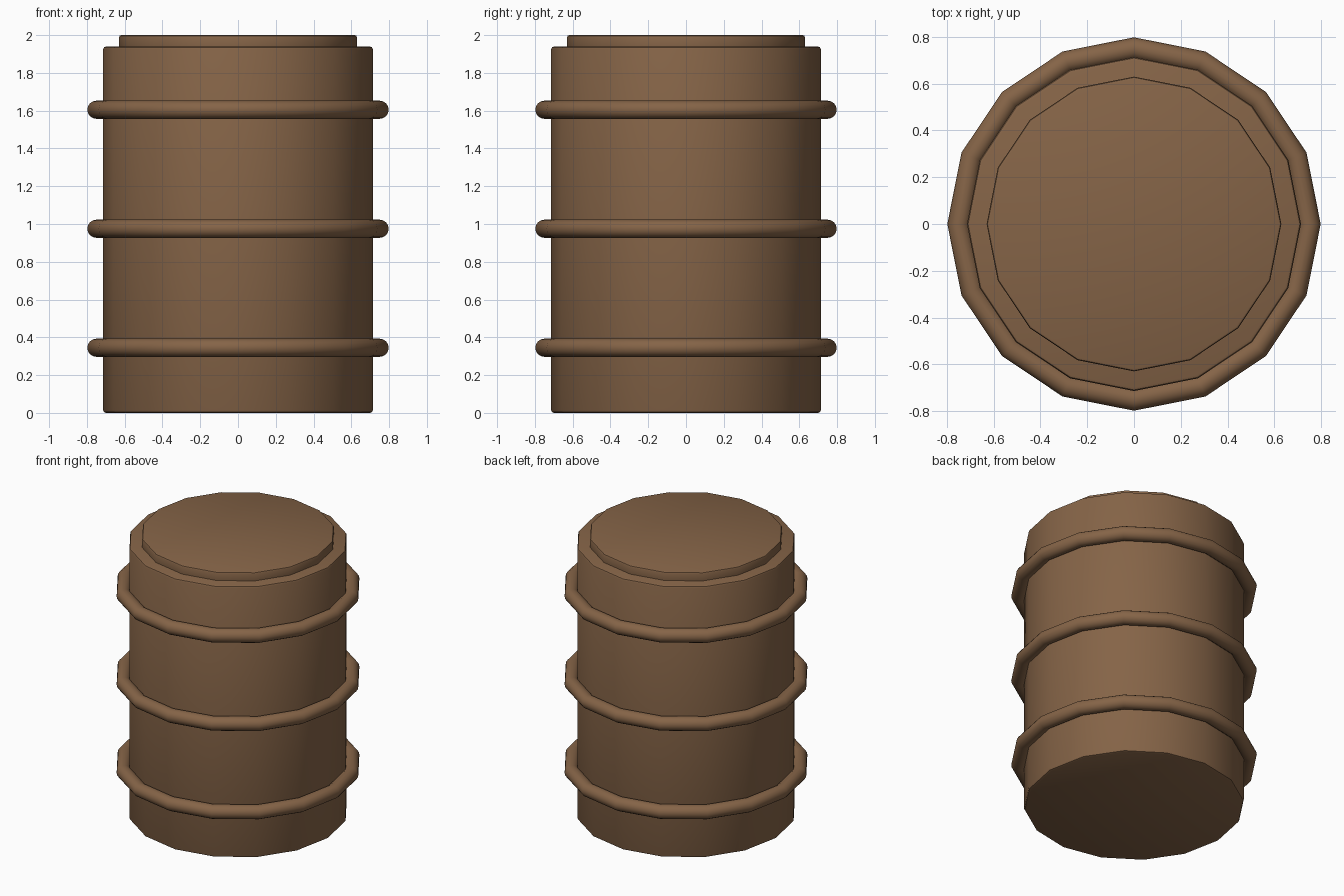
import bpy
import bmesh
from math import radians, pi, cos, sin

cube = bpy.data.objects.get("Cube")
if cube:
    bpy.data.objects.remove(cube, do_unlink=True)

SIDES = 16

brown = bpy.data.materials.new("brown")
brown.use_nodes = True
colour = (0.235, 0.127, 0.063, 1)
brown.diffuse_color = colour
brown.node_tree.nodes["Principled BSDF"].inputs["Base Color"].default_value = colour


def finish(obj, name):
    obj.name = name
    obj.data.materials.append(brown)
    bpy.ops.object.select_all(action="DESELECT")
    obj.select_set(True)
    bpy.context.view_layer.objects.active = obj
    bpy.ops.object.shade_smooth_by_angle(angle=radians(35))


def drum(name, radius, bottom, top, bevel):
    """Sixteen-sided cylinder with rounded rims."""
    mesh = bpy.data.meshes.new(name)
    bm = bmesh.new()
    bmesh.ops.create_cone(bm, cap_ends=True, segments=SIDES, radius1=radius,
                          radius2=radius, depth=top - bottom)
    bmesh.ops.translate(bm, verts=bm.verts, vec=(0, 0, (top + bottom) / 2))
    rims = [e for e in bm.edges if abs(e.verts[0].co.z - e.verts[1].co.z) < 0.001]
    bmesh.ops.bevel(bm, geom=rims, offset=bevel, segments=2, profile=0.5,
                    affect="EDGES")
    bm.to_mesh(mesh)
    bm.free()
    obj = bpy.data.objects.new(name, mesh)
    bpy.context.collection.objects.link(obj)
    finish(obj, name)


def hoop(name, z):
    """Round tube bent into a sixteen-sided ring."""
    bpy.ops.mesh.primitive_torus_add(major_radius=0.75, minor_radius=0.048,
                                     major_segments=SIDES, minor_segments=16,
                                     location=(0, 0, z))
    finish(bpy.context.object, name)


# Barrel body and raised lid
drum("barrel_body", 0.714, 0, 1.94, 0.015)
drum("lid", 0.63, 1.9, 2, 0.012)

# Three hoops
for name, z in (("lower_hoop", 0.345), ("middle_hoop", 0.975), ("upper_hoop", 1.605)):
    hoop(name, z)
